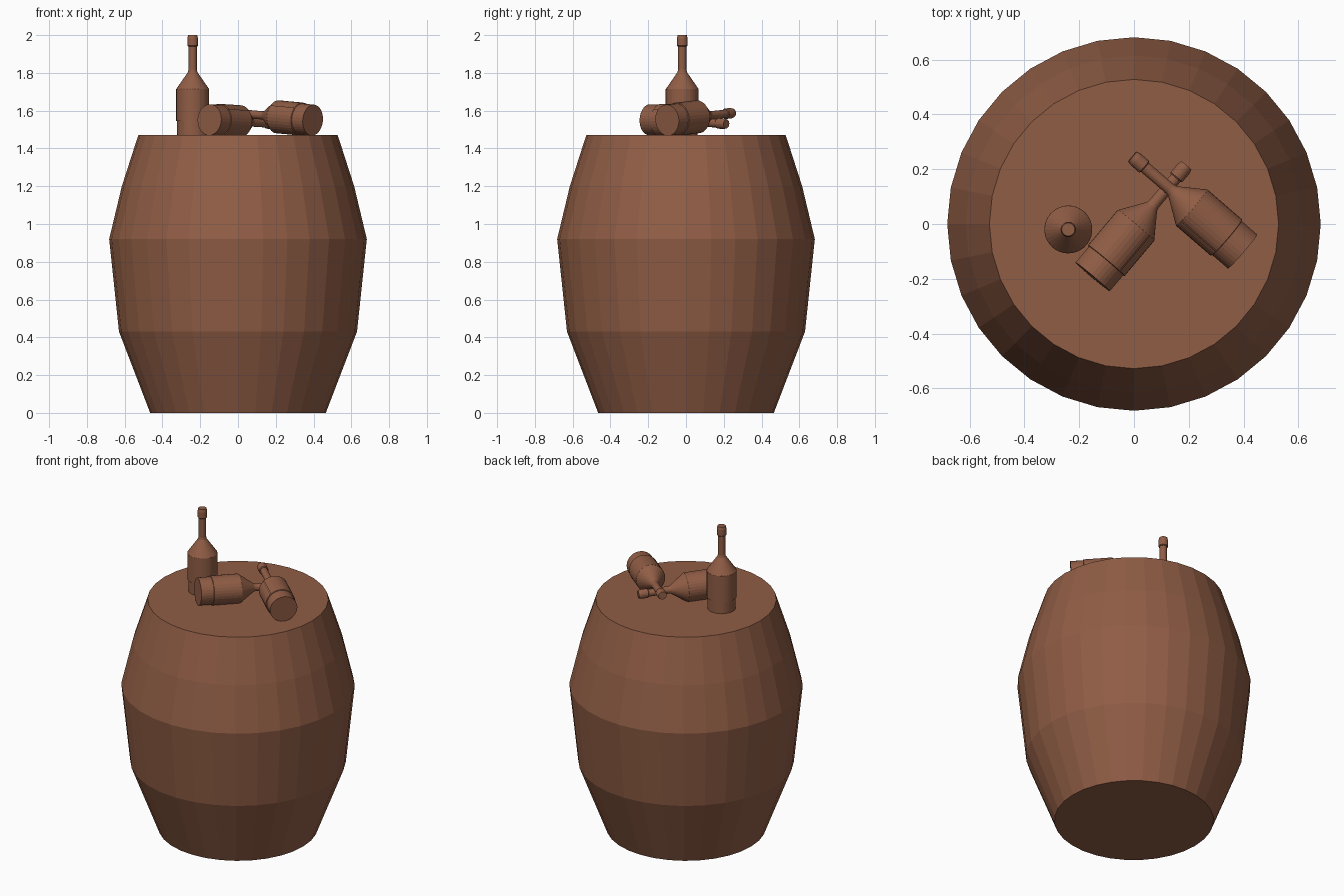
import bpy, bmesh, math
from mathutils import Vector

if "Cube" in bpy.data.objects:
    bpy.data.objects.remove(bpy.data.objects["Cube"])

wood = bpy.data.materials.new("warm brown")
wood.diffuse_color = (0.28, 0.11, 0.06, 1)
wood.use_nodes = True
wood.node_tree.nodes["Principled BSDF"].inputs["Base Color"].default_value = wood.diffuse_color


def revolve(name, profile, sides=32, gap=0.0, start=0.0, caps=True):
    """Spin (radius, height) points around z; a gap leaves an open seam."""
    bm = bmesh.new()
    n = sides + 1 if gap else sides
    step = (2 * math.pi - gap) / sides
    rings = []
    for r, z in profile:
        rings.append([bm.verts.new((r * math.cos(start + gap / 2 + i * step),
                                    r * math.sin(start + gap / 2 + i * step), z))
                      for i in range(n)])
    for lo, hi in zip(rings, rings[1:]):
        for i in range(sides):
            j = (i + 1) % n
            bm.faces.new((lo[i], lo[j], hi[j], hi[i]))
    if caps:
        bm.faces.new(rings[0][::-1])
        bm.faces.new(rings[-1])
    mesh = bpy.data.meshes.new(name)
    bm.to_mesh(mesh)
    bm.free()
    mesh.materials.append(wood)
    obj = bpy.data.objects.new(name, mesh)
    bpy.context.collection.objects.link(obj)
    return obj


# Barrel
revolve("barrel", [(0.465, 0), (0.63, 0.43), (0.682, 0.92), (0.615, 1.2), (0.528, 1.47)])

# Bottle shape: glass, cap collar at the neck, wrapped label with a seam
GLASS = [(0.082, 0), (0.083, 0.246), (0.087, 0.246), (0.076, 0.262), (0.025, 0.336),
         (0.022, 0.35), (0.022, 0.48)]
CAP = [(0.024, 0.472), (0.028, 0.476), (0.028, 0.515), (0.024, 0.532)]
LABEL = [(0.083, 0.076), (0.0875, 0.078), (0.0875, 0.246), (0.083, 0.247)]


def bottle(name, base, tip=None):
    axis = Vector(tip) - Vector(base) if tip else Vector((0, 0, 1))
    parts = [revolve(name + "_glass", GLASS), revolve(name + "_cap", CAP, 20),
             revolve(name + "_label", LABEL, 32, 0.06, math.radians(-85), False)]
    for part in parts:
        part.location = base
        part.rotation_mode = 'QUATERNION'
        part.rotation_quaternion = Vector((0, 0, 1)).rotation_difference(axis)


# One standing bottle and two lying crossed on the lid
bottle("standing_bottle", (-0.24, -0.02, 1.468))
bottle("lying_bottle_left", (-0.151, -0.193, 1.552), (0.193, 0.216, 1.53))
bottle("lying_bottle_right", (0.396, -0.1, 1.55), (-0.009, 0.249, 1.588))
